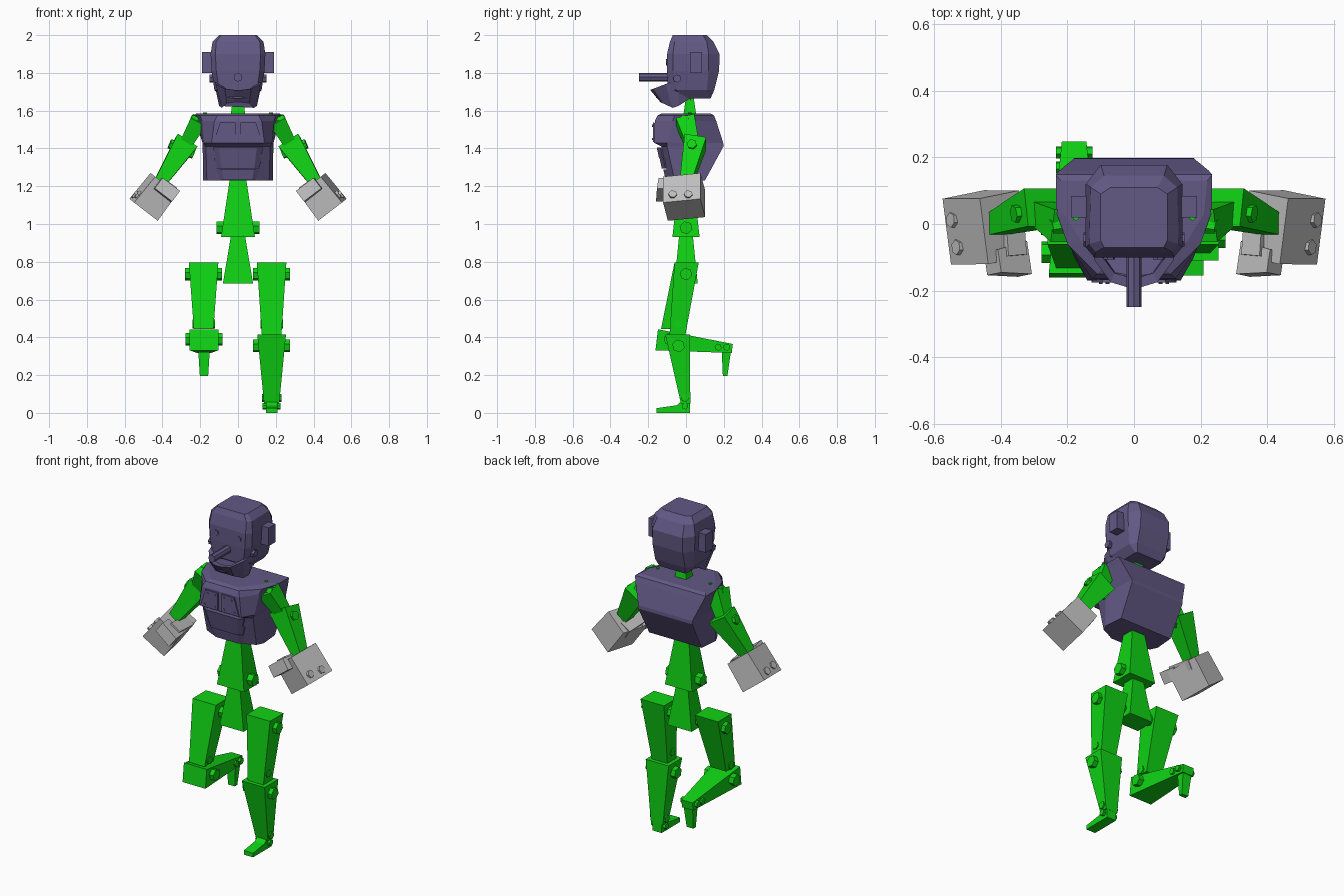
import bpy, bmesh, math
from mathutils import Vector


def colour(name, rgb):
    m = bpy.data.materials.new(name)
    m.diffuse_color = (*rgb, 1)
    return m


PURPLE = colour("dusky purple", (0.125, 0.1, 0.235))
GREEN = colour("bright green", (0.005, 0.65, 0.007))
GREY = colour("light grey", (0.52, 0.52, 0.52))


def loft(name, rings, mat):
    """Closed flat-faced solid through rings with equal point counts."""
    bm = bmesh.new()
    vs = [[bm.verts.new(p) for p in r] for r in rings]
    n = len(vs[0])
    for a, b in zip(vs, vs[1:]):
        for i in range(n):
            bm.faces.new((a[i], a[(i + 1) % n], b[(i + 1) % n], b[i]))
    bm.faces.new(vs[0][::-1])
    bm.faces.new(vs[-1])
    bmesh.ops.recalc_face_normals(bm, faces=bm.faces[:])
    me = bpy.data.meshes.new(name)
    bm.to_mesh(me)
    bm.free()
    me.materials.append(mat)
    ob = bpy.data.objects.new(name, me)
    bpy.context.collection.objects.link(ob)
    return ob


def section(c, u, v, a, b):
    """Rectangle of half sizes a, b around c."""
    return [c + u * a * i + v * b * j for i, j in ((-1, -1), (1, -1), (1, 1), (-1, 1))]


def limb(name, p, q, s0, s1, mat=GREEN, hint=(1, 0, 0), flat=False):
    """Tapered block from p to q; flat keeps the end cuts level."""
    p, q = Vector(p), Vector(q)
    d = Vector((0, 0, 1)) if flat else (q - p).normalized()
    u = Vector(hint)
    u = (u - d * u.dot(d)).normalized()
    v = d.cross(u)
    return loft(name, [section(p, u, v, *s0), section(q, u, v, *s1)], mat)


def bolt(name, p, q, r, mat=GREEN, n=6):
    """Polygonal pin from p to q."""
    p, q = Vector(p), Vector(q)
    d = (q - p).normalized()
    u = d.orthogonal().normalized()
    v = d.cross(u)
    ts = [2 * math.pi * i / n for i in range(n)]
    ring = [(u * math.cos(t) + v * math.sin(t)) * r for t in ts]
    return loft(name, [[p + o for o in ring], [q + o for o in ring]], mat)


def sym(half, z=None):
    """Mirror right-hand points (back to front) into a closed ring."""
    pts = [Vector(p if z is None else (*p, z)) for p in half]
    return pts + [Vector((-p.x, p.y, p.z)) for p in reversed(pts)]


# Head
loft("head", [
    sym([(.085, .13), (.09, .12), (.09, 0), (.07, -.03)], 1.665),
    sym([(.10, .15), (.125, .11), (.125, -.05), (.10, -.095)], 1.71),
    sym([(.10, .175), (.14, .12), (.14, -.07), (.115, -.10)], 1.81),
    sym([(.10, .178), (.145, .12), (.145, -.07), (.12, -.10)], 1.90),
    sym([(.09, .145), (.13, .11), (.135, -.06), (.115, -.085)], 1.965),
    sym([(.07, .11), (.10, .09), (.10, -.05), (.09, -.07)], 2.0)], PURPLE)

# Jaw: hollow scoop with an open rim
rim = sym([(.11, .03, 1.70), (.13, -.04, 1.765), (.118, -.11, 1.74), (.07, -.175, 1.715), (.02, -.19, 1.71)])
base = sym([(.085, .03, 1.67), (.10, -.04, 1.625), (.085, -.07, 1.615), (.06, -.125, 1.64), (.02, -.135, 1.645)])
lip = [Vector((p.x * .84, p.y * .84, p.z)) for p in rim]
floor = [Vector((p.x * .8, p.y * .84, p.z - .045)) for p in rim]
loft("jaw", [base, rim, lip, floor], PURPLE)

# Face parts
bolt("nose", (0, -.09, 1.777), (0, -.25, 1.777), .023, PURPLE, 8)
for s in (-1, 1):
    bolt("eye", (s * .075, -.09, 1.857), (s * .075, -.106, 1.857), .018, PURPLE)
    bolt("jaw_hinge", (s * .11, -.047, 1.77), (s * .152, -.047, 1.77), .022, PURPLE)
    limb("ear", (s * .12, .052, 1.855), (s * .19, .052, 1.855), (.032, .055), (.032, .055), PURPLE, (0, 1, 0))

# Neck
limb("neck", (0, .02, 1.56), (0, .02, 1.69), (.04, .036), (.025, .018))

# Torso shell
loft("torso", [
    sym([(.175, .10), (.185, -.02), (.165, -.06), (.10, -.09)], 1.23),
    sym([(.18, .198), (.187, -.02), (.17, -.10), (.13, -.13)], 1.41),
    sym([(.18, .197), (.188, -.01), (.18, -.10), (.14, -.17)], 1.43),
    sym([(.225, .16), (.22, .04), (.19, -.07), (.125, -.165)], 1.545),
    sym([(.235, .148), (.235, .04), (.20, -.06), (.11, -.15)], 1.575),
    sym([(.22, .13), (.21, .03), (.16, -.05), (.09, -.13)], 1.585)], PURPLE)

# Belly bands stepping back downward
for z, y, w in ((1.382, -.155, .122), (1.325, -.14, .115), (1.265, -.12, .105)):
    loft("belly_band", [
        sym([(w, -.04), (w - .006, y + .03), (w - .03, y + .012)], z - .032),
        sym([(w + .012, -.04), (w + .012, y + .02), (w - .02, y)], z + .024)], PURPLE)

# Chest panels with rivets, side panels
for s in (-1, 1):
    low = [Vector((s * x, y, z)) for x, z in ((.012, 1.435), (.128, 1.435), (.095, 1.538), (.012, 1.538))
           for y in (-.167,)]
    loft("chest_panel", [low, [p + Vector((0, -.009, 0)) for p in low]], PURPLE)
    for x, z in ((.03, 1.45), (.10, 1.45), (.03, 1.52), (.08, 1.52)):
        bolt("rivet", (s * x, -.17, z), (s * x, -.18, z), .006, PURPLE)
    bolt("collar_rivet", (s * .175, .02, 1.57), (s * .175, .02, 1.59), .01, GREEN)

# Waist and pelvis
limb("waist", (0, 0, 1.26), (0, 0, .93), (.04, .035), (.09, .072))
bolt("waist_pin", (-.115, 0, .98), (.115, 0, .98), .035)
limb("pelvis", (0, 0, .95), (0, 0, .685), (.035, .035), (.08, .062))

# Arms and hands, mirrored
Y = (0, 1, 0)
for s in (-1, 1):
    def P(x, y, z):
        return Vector((s * x, y, z))

    limb("upper_arm", P(.205, -.005, 1.55), P(.30, .045, 1.38), (.05, .045), (.03, .03), hint=Y)
    bolt("shoulder_pin", P(.18, 0, 1.53), P(.25, -.01, 1.555), .025)
    limb("forearm", P(.272, .05, 1.435), P(.425, -.005, 1.20), (.058, .062), (.03, .03), hint=Y)
    bolt("elbow_pin", P(.235, .045, 1.37), P(.362, .03, 1.425), .027)
    tilt = P(.2, .98, 0)
    limb("palm", P(.392, -.01, 1.215), P(.50, -.01, 1.075), (.10, .075), (.10, .08), GREY, tilt)
    limb("thumb", P(.335, -.105, 1.145), P(.425, -.115, 1.215), (.05, .035), (.035, .035), GREY, tilt)
    limb("fingertips", P(.345, -.02, 1.16), P(.40, -.02, 1.20), (.075, .03), (.08, .03), GREY, tilt)
    for y in (-.07, .012):
        bolt("knuckle", P(.50 + .2 * y, y, 1.125), P(.55 + .2 * y, y, 1.16), .023, GREY)

# Thighs with hip and knee pins
for x, y1, z1 in ((-.182, -.09, .445), (.178, -.045, .415)):
    limb("thigh", (x, .003, .795), (x, y1, z1), (.078, .064), (.052, .042), flat=True)
    bolt("hip_pin", (x - .098, 0, .735), (x + .098, 0, .735), .034)
    bolt("knee_pin", (x - .06, y1, .47), (x + .06, y1, .47), .024)

# Planted leg
limb("planted_shin", (.178, -.045, .415), (.178, -.002, .05), (.076, .065), (.04, .025), flat=True)
bolt("planted_knee", (.08, -.04, .355), (.275, -.04, .355), .034)
bolt("planted_ankle", (.127, -.005, .08), (.229, -.005, .08), .022)
bolt("planted_heel", (.13, -.005, .035), (.226, -.005, .035), .018)
loft("planted_foot", [
    [Vector((x, y, z)) for y, z in ((.022, 0), (.022, .07), (-.02, .065), (-.05, .04), (-.155, .025), (-.155, 0))]
    for x in (.147, .209)], GREEN)

# Raised leg, shin folded backward
x = -.18
limb("raised_shin", (x, -.155, .387), (x, .245, .341), (.076, .056), (.037, .024))
bolt("raised_knee", (x - .098, -.085, .39), (x + .098, -.085, .39), .034)
for y in (.17, .215):
    bolt("raised_ankle", (x - .055, y, .348), (x + .055, y, .348), .019)
limb("raised_foot", (x, .215, .355), (x, .207, .195), (.032, .027), (.022, .012), flat=True)
